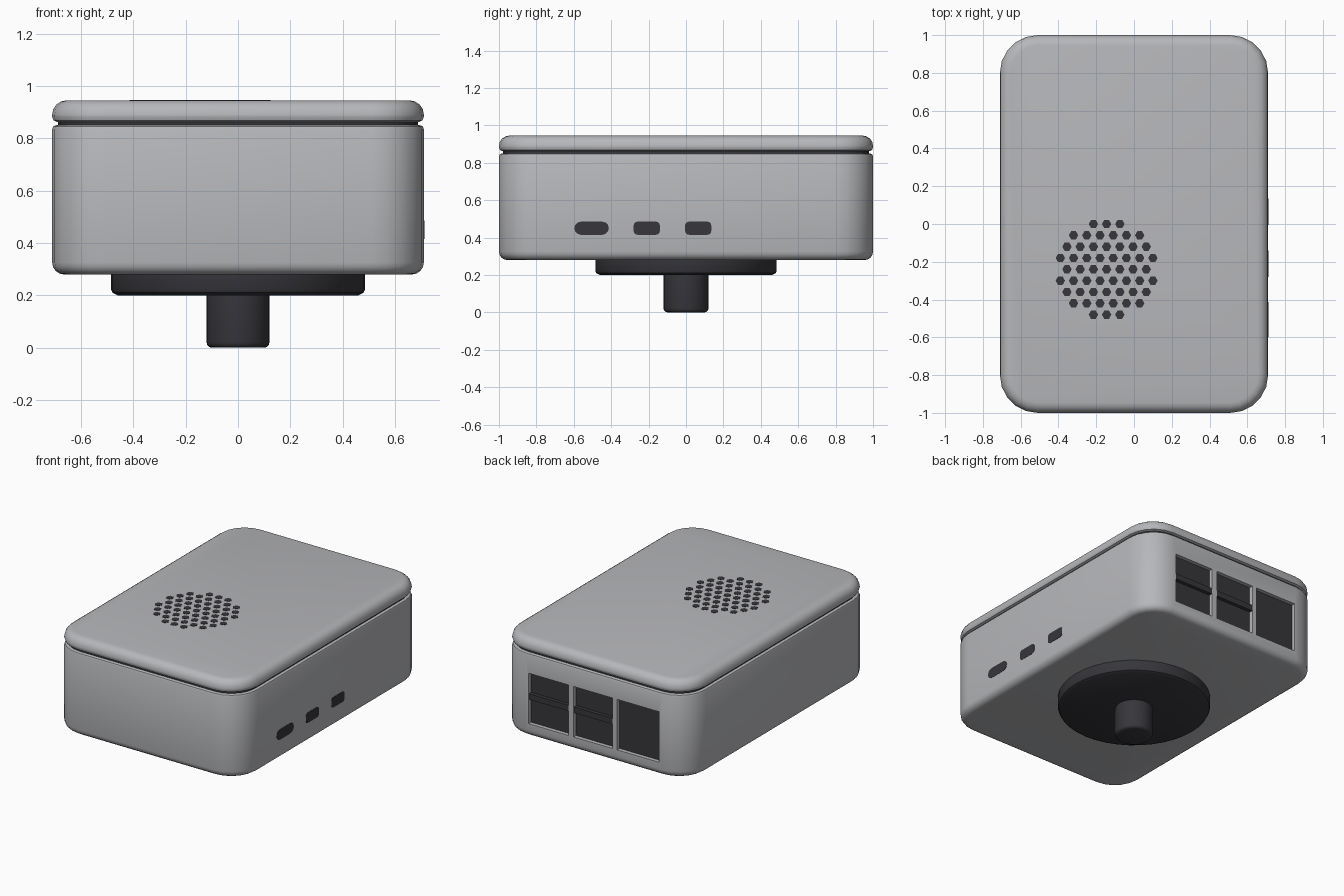
import bpy, bmesh, math
from mathutils import Matrix, Vector

cube = bpy.data.objects.get("Cube")
if cube:
    bpy.data.objects.remove(cube, do_unlink=True)


def make_material(name, color):
    mat = bpy.data.materials.new(name)
    mat.use_nodes = True
    mat.diffuse_color = color
    mat.node_tree.nodes["Principled BSDF"].inputs["Base Color"].default_value = color
    return mat


grey = make_material("light grey plastic", (0.47, 0.475, 0.495, 1))
dark = make_material("charcoal plastic", (0.038, 0.037, 0.044, 1))


def finish(name, bm, mat, smooth=True):
    bmesh.ops.remove_doubles(bm, verts=bm.verts, dist=1e-5)
    bmesh.ops.recalc_face_normals(bm, faces=bm.faces)
    mesh = bpy.data.meshes.new(name)
    bm.to_mesh(mesh)
    bm.free()
    mesh.materials.append(mat)
    obj = bpy.data.objects.new(name, mesh)
    bpy.context.collection.objects.link(obj)
    if smooth:
        shade(obj)
    return obj


def shade(obj):
    bpy.ops.object.select_all(action="DESELECT")
    obj.select_set(True)
    bpy.context.view_layer.objects.active = obj
    bpy.ops.object.shade_smooth_by_angle(angle=math.radians(35))


def outline(hx, hy, r, seg):
    """Rounded rectangle, counter-clockwise."""
    points = []
    for k, (sx, sy) in enumerate([(1, 1), (-1, 1), (-1, -1), (1, -1)]):
        for i in range(seg + 1):
            a = math.pi / 2 * (k + i / seg)
            points.append((sx * (hx - r) + r * math.cos(a),
                           sy * (hy - r) + r * math.sin(a)))
    return points


def loft(name, hx, hy, r, profile, mat, seg=5, matrix=None, smooth=True):
    """Stack rounded rectangles; profile is a list of (inset, height)."""
    bm = bmesh.new()
    rings = [[bm.verts.new((x, y, z)) for x, y in outline(hx - d, hy - d, r - d, seg)]
             for d, z in profile]
    n = len(rings[0])
    for low, high in zip(rings, rings[1:]):
        for i in range(n):
            j = (i + 1) % n
            bm.faces.new((low[i], low[j], high[j], high[i]))
    bm.faces.new(rings[0][::-1])
    bm.faces.new(rings[-1])
    if matrix:
        bm.transform(matrix)
    return finish(name, bm, mat, smooth)


def arc(r, z, start, end, steps=4):
    """Quarter-round edge as (inset, height) pairs around centre height z."""
    angles = [math.radians(start + (end - start) * i / steps) for i in range(steps + 1)]
    return [(r - r * math.cos(a), z + r * math.sin(a)) for a in angles]


def add_box(bm, x0, x1, y0, y1, z0, z1):
    size = Vector((x1 - x0, y1 - y0, z1 - z0))
    centre = Vector((x0 + x1, y0 + y1, z0 + z1)) / 2
    bmesh.ops.create_cube(bm, size=1, matrix=Matrix.Translation(centre) @ Matrix.Diagonal((*size, 1)))


# Case: body, dark seam and lid
HX, HY, R = 0.71, 1.0, 0.2
body = loft("body", HX, HY, R,
            arc(0.045, 0.325, -90, 0) + arc(0.015, 0.835, 0, 90, 2), grey)
loft("seam", HX - 0.022, HY - 0.022, R - 0.022, [(0, 0.84), (0, 0.88)], dark)
loft("lid", HX, HY, R,
     arc(0.02, 0.882, -90, 0, 2) + arc(0.055, 0.89, 0, 90), grey)

# Rear connector windows, cut into the body
windows = [(0.19, 0.49), (-0.145, 0.15), (-0.495, -0.18)]
Z0, Z1, FLOOR = 0.37, 0.715, 0.965
bm = bmesh.new()
for x0, x1 in windows:
    add_box(bm, x0, x1, FLOOR, 1.1, Z0, Z1)
cutter = finish("window_cutter", bm, grey, False)
cutter.hide_render = True
cut = body.modifiers.new("windows", "BOOLEAN")
cut.operation = "DIFFERENCE"
cut.solver = "EXACT"
cut.object = cutter
bpy.context.view_layer.objects.active = body
bpy.ops.object.modifier_apply(modifier="windows")
bpy.data.objects.remove(cutter, do_unlink=True)
shade(body)

# Dark connector blocks behind the windows, two with a tongue
bm = bmesh.new()
for x0, x1 in windows:
    add_box(bm, x0, x1, FLOOR - 0.01, FLOOR + 0.008, Z0, Z1)
finish("rear_connectors", bm, dark, False)
bm = bmesh.new()
for x0, x1 in windows[:2]:
    add_box(bm, x0, x1, FLOOR, 0.998, 0.535, 0.575)
finish("connector_tongues", bm, dark, False)

# Small side ports on the left wall
to_side = Matrix(((0, 0, 1, 0), (1, 0, 0, 0), (0, 1, 0, 0), (0, 0, 0, 1)))
for i, (y, half, r) in enumerate([(-0.505, 0.092, 0.034), (-0.21, 0.07, 0.02), (0.065, 0.07, 0.02)]):
    place = Matrix.Translation((HX, y, 0.45)) @ to_side
    loft(f"side_port_{i + 1}", half, 0.035, r, [(0, -0.004), (0, 0.002)],
         dark, seg=3, matrix=place, smooth=False)

# Round grille of hexagonal holes in the lid
bm = bmesh.new()
for row in range(-4, 5):
    for col in range(-5, 5):
        x, y = 0.07 * (col + 0.5 * (row % 2)), 0.06 * row
        if math.hypot(x, y) < 0.26:
            place = Matrix.Translation((x - 0.145, y - 0.24, 0.945)) @ Matrix.Rotation(math.pi / 6, 4, "Z")
            bmesh.ops.create_cone(bm, cap_ends=True, segments=6, radius1=0.025,
                                  radius2=0.025, depth=0.004, matrix=place)
finish("lid_grille", bm, dark, False)

# Mounting foot: disc and stem
loft("mount_disc", 0.485, 0.485, 0.485,
     [(0.025, 0.2), (0.006, 0.21), (0, 0.222), (0, 0.285)], dark, seg=10)
loft("mount_stem", 0.12, 0.12, 0.12,
     arc(0.02, 0.02, -90, 0, 3) + [(0, 0.21)], dark, seg=8)
